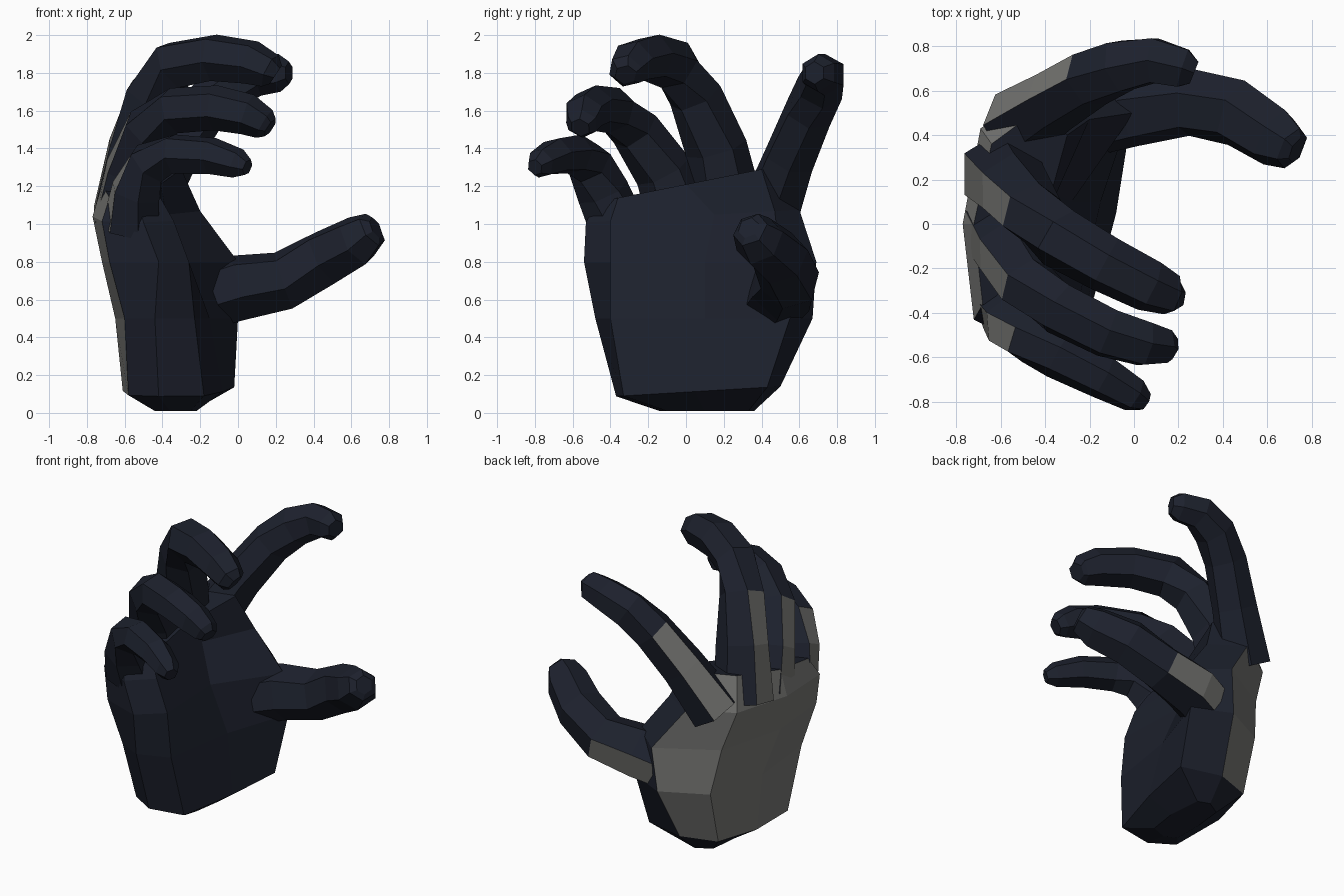
import bpy, bmesh, math
from mathutils import Vector

if "Cube" in bpy.data.objects:
    bpy.data.objects.remove(bpy.data.objects["Cube"])


def material(name, rgb):
    m = bpy.data.materials.new(name)
    m.diffuse_color = (*rgb, 1)
    m.use_nodes = True
    m.node_tree.nodes["Principled BSDF"].inputs["Base Color"].default_value = m.diffuse_color
    return m


MATS = [material("navy", (0.012, 0.015, 0.026)), material("grey", (0.19, 0.19, 0.18))]


def loft(name, rings, is_grey):
    """Skin a stack of equal rings; is_grey(segment, side) picks the colour."""
    bm = bmesh.new()
    loops = [[bm.verts.new(p) for p in r] for r in rings]
    n = len(rings[0])
    for s, (a, b) in enumerate(zip(loops, loops[1:])):
        for i in range(n):
            j = (i + 1) % n
            f = bm.faces.new((a[i], a[j], b[j], b[i]))
            f.material_index = int(is_grey(s, i))
    bm.faces.new(loops[0])
    bm.faces.new(loops[-1])
    bmesh.ops.recalc_face_normals(bm, faces=bm.faces)
    me = bpy.data.meshes.new(name)
    bm.to_mesh(me)
    bm.free()
    for m in MATS:
        me.materials.append(m)
    ob = bpy.data.objects.new(name, me)
    bpy.context.collection.objects.link(ob)
    return ob


def finger(name, path, radii, grey_segments, base_back):
    """Six-sided tube along a curled path; its flat back turns from base_back to the curl's outside."""
    pts = [Vector(p) for p in path]
    curl = (pts[len(pts) // 2] - (pts[0] + pts[-1]) / 2).normalized()
    rings = []
    for k, p in enumerate(pts):
        t = (pts[min(k + 1, len(pts) - 1)] - pts[max(k - 1, 0)]).normalized()
        back = Vector(base_back).normalized().lerp(curl, min(1, k / 3))
        b = (back - t * back.dot(t)).normalized()
        side = t.cross(b)
        rings.append([p + radii[k] * (side * math.cos(i * math.pi / 3) + b * math.sin(i * math.pi / 3))
                      for i in range(6)])
    return loft(name, rings, lambda s, i: s < grey_segments and i == 1)


# Palm: (height, tilt along y, outline from back-pinky round to pinky side)
PALM = [
    (0.01, 0.0, [(-.44, -.10), (-.44, .1), (-.42, .3), (-.32, .36), (-.24, .33), (-.22, .1), (-.25, -.10), (-.36, -.14)]),
    (0.11, 0.06, [(-.58, -.28), (-.61, .1), (-.54, .42), (-.3, .5), (-.02, .43), (-.08, .05), (-.18, -.33), (-.42, -.37)]),
    (0.50, 0.0, [(-.60, -.40), (-.65, .1), (-.55, .52), (-.25, .67), (.0, .55), (-.15, .1), (-.23, -.4), (-.44, -.48)]),
    (0.80, 0.0, [(-.68, -.45), (-.72, .0), (-.6, .47), (-.22, .69), (.0, .50), (-.28, .1), (-.26, -.4), (-.42, -.54)]),
    (1.04, 0.06, [(-.72, -.43), (-.77, .0), (-.69, .43), (-.42, .6), (-.2, .47), (-.38, .15), (-.34, -.4), (-.5, -.53)]),
    (1.21, 0.2, [(-.68, -.36), (-.72, .0), (-.64, .36), (-.45, .5), (-.3, .4), (-.41, .0), (-.41, -.36), (-.53, -.47)]),
]
loft("palm", [[(x, y, z + tilt * y) for x, y in outline] for z, tilt, outline in PALM],
     lambda s, i: s > 0 and i in (0, 1, 2))

# Fingers
finger("index_finger",
       [(-.53, .44, 1.05), (-.36, .55, 1.35), (-.2, .65, 1.59), (-.06, .71, 1.72), (.09, .735, 1.79), (.22, .70, 1.80), (.27, .68, 1.80)],
       [.17, .145, .135, .13, .115, .10, .06], 2, (-1, .4, 0))
finger("middle_finger",
       [(-.60, .23, 1.05), (-.54, .16, 1.4), (-.46, .05, 1.68), (-.34, -.06, 1.84), (-.13, -.18, 1.88), (.07, -.28, 1.855), (.17, -.32, 1.81), (.2, -.32, 1.79)],
       [.19, .165, .145, .14, .13, .12, .095, .06], 2, (-1, 0, 0))
finger("ring_finger",
       [(-.60, -.02, 1.02), (-.56, -.12, 1.28), (-.48, -.27, 1.5), (-.34, -.38, 1.6), (-.12, -.49, 1.615), (.05, -.54, 1.58), (.14, -.55, 1.53), (.17, -.56, 1.51)],
       [.18, .155, .135, .125, .12, .11, .085, .055], 2, (-1, 0, 0))
finger("little_finger",
       [(-.57, -.36, .98), (-.54, -.44, 1.17), (-.47, -.51, 1.32), (-.34, -.59, 1.37), (-.14, -.69, 1.36), (.0, -.77, 1.32), (.05, -.80, 1.30)],
       [.155, .14, .125, .11, .10, .08, .045], 2, (-1, -.3, 0))

# Thumb
finger("thumb",
       [(-.28, .45, .58), (-.02, .52, .66), (.24, .55, .70), (.46, .50, .82), (.63, .39, .91), (.71, .34, .97), (.73, .33, .98)],
       [.17, .18, .16, .155, .14, .10, .06], 2, (-.3, 1, -.3))
